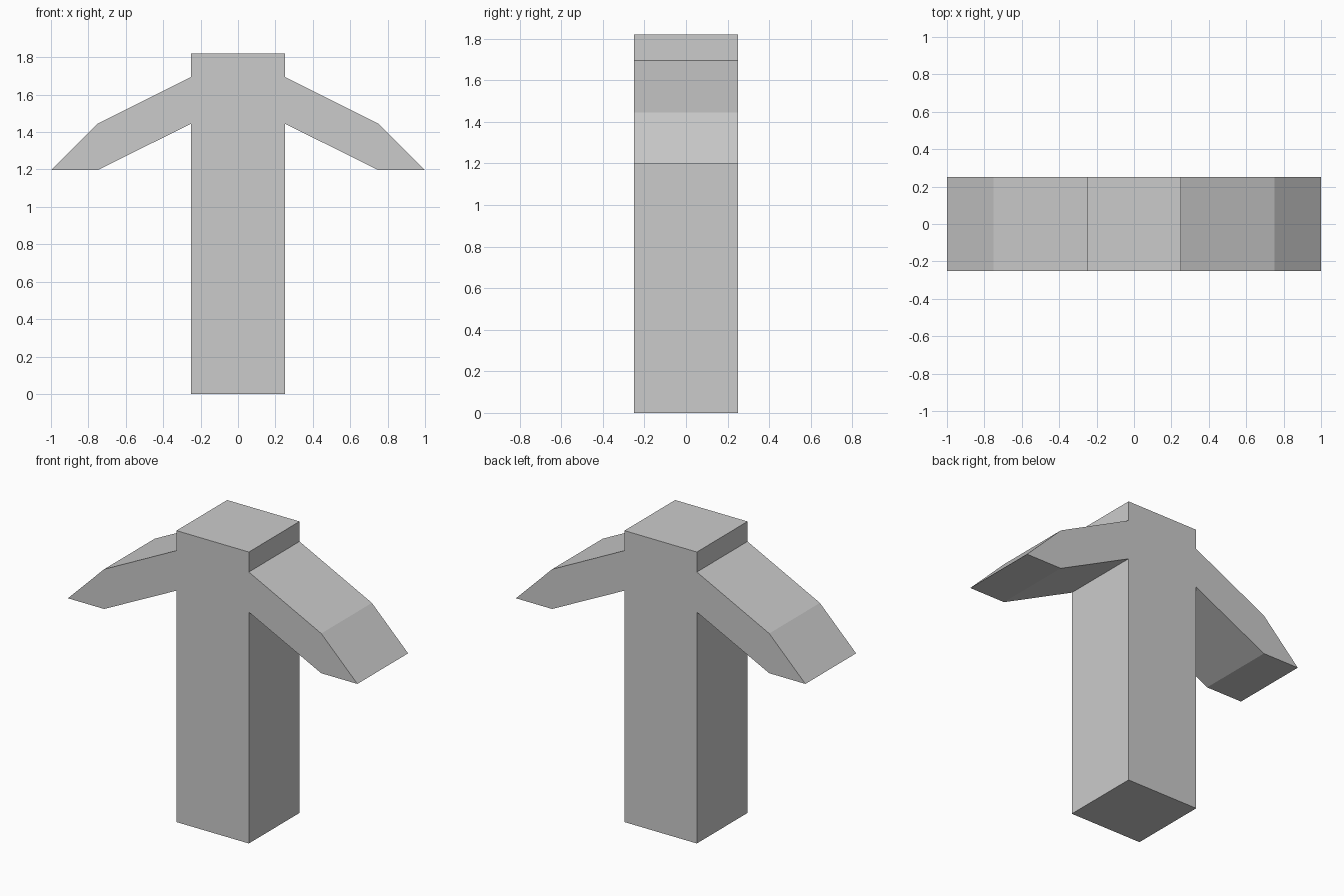
import bpy, bmesh
from mathutils import Vector

if "Cube" in bpy.data.objects:
    bpy.data.objects.remove(bpy.data.objects["Cube"])

DEPTH = 0.5

# right half of the front outline (x, z), bottom to top
half = [(0.25, 0), (0.25, 1.445), (0.75, 1.197), (1.0, 1.197),
        (0.75, 1.445), (0.25, 1.695), (0.25, 1.82)]
outline = half + [(-x, z) for x, z in reversed(half)]

# post with two drooping arms: one closed outline extruded front to back
bm = bmesh.new()
front = bm.faces.new([bm.verts.new((x, -DEPTH / 2, z)) for x, z in outline])
extruded = bmesh.ops.extrude_face_region(bm, geom=[front], use_keep_orig=True)
back = [v for v in extruded["geom"] if isinstance(v, bmesh.types.BMVert)]
bmesh.ops.translate(bm, verts=back, vec=Vector((0, DEPTH, 0)))
bmesh.ops.recalc_face_normals(bm, faces=bm.faces[:])

mesh = bpy.data.meshes.new("post_with_arms")
bm.to_mesh(mesh)
bm.free()
bpy.context.collection.objects.link(bpy.data.objects.new("post_with_arms", mesh))
